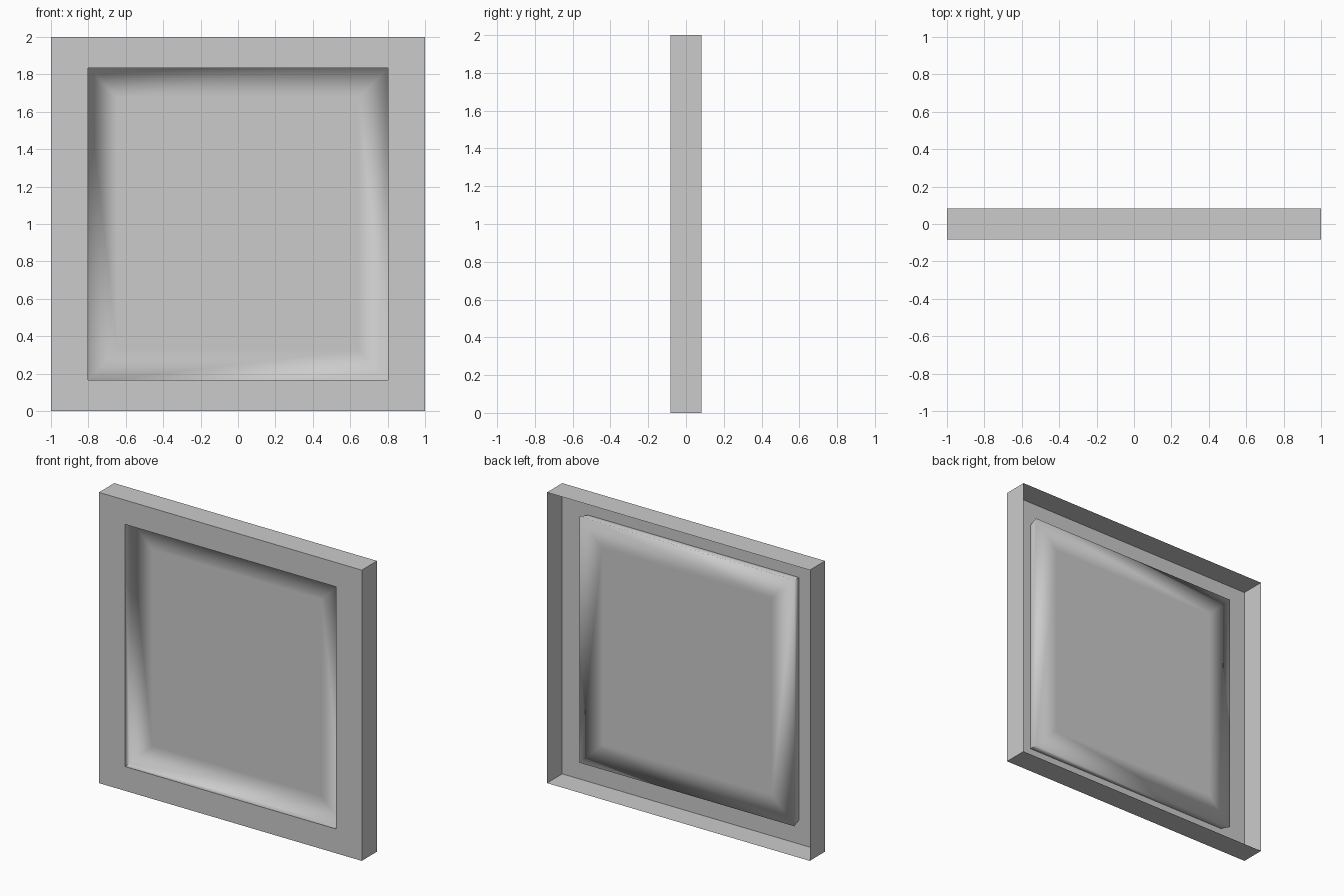
import bpy, bmesh

if "Cube" in bpy.data.objects:
    bpy.data.objects.remove(bpy.data.objects["Cube"])

FRONT, BACK = -0.083, 0.083
FLOOR = FRONT + 0.072

# Rectangular loops (half width, half height, y), from open back rim to recessed floor
LOOPS = [
    (1.0, 1.0, BACK),        # open back rim
    (1.0, 1.0, FRONT),       # front outer edge
    (0.803, 0.833, FRONT),   # recess opening
    (0.817, 0.847, FLOOR),   # slightly undercut recess wall
    (0.645, 0.675, FLOOR),   # inner floor loop, lets the shading roll off
]

bm = bmesh.new()
rings = [[bm.verts.new((sx * w, y, 1 + sz * h))
          for sx, sz in ((-1, -1), (1, -1), (1, 1), (-1, 1))]
         for w, h, y in LOOPS]

# Single-sided shell: skirt, frame, recess wall, floor border
for a, b in zip(rings, rings[1:]):
    for i in range(4):
        j = (i + 1) % 4
        bm.faces.new((a[i], a[j], b[j], b[i]))
bm.faces.new(rings[-1])
bm.normal_update()

# Smooth shading on the recess, crisp edges on the skirt and frame
for f in bm.faces:
    f.smooth = True
for ring in rings[:3]:
    for i in range(4):
        bm.edges.get((ring[i], ring[(i + 1) % 4])).smooth = False
for a, b in zip(rings[0], rings[1]):
    bm.edges.get((a, b)).smooth = False
for a, b in zip(rings[2], rings[3]):
    bm.edges.get((a, b)).smooth = False

mesh = bpy.data.meshes.new("recessed_panel")
bm.to_mesh(mesh)
bm.free()
panel = bpy.data.objects.new("recessed_panel", mesh)
bpy.context.collection.objects.link(panel)
